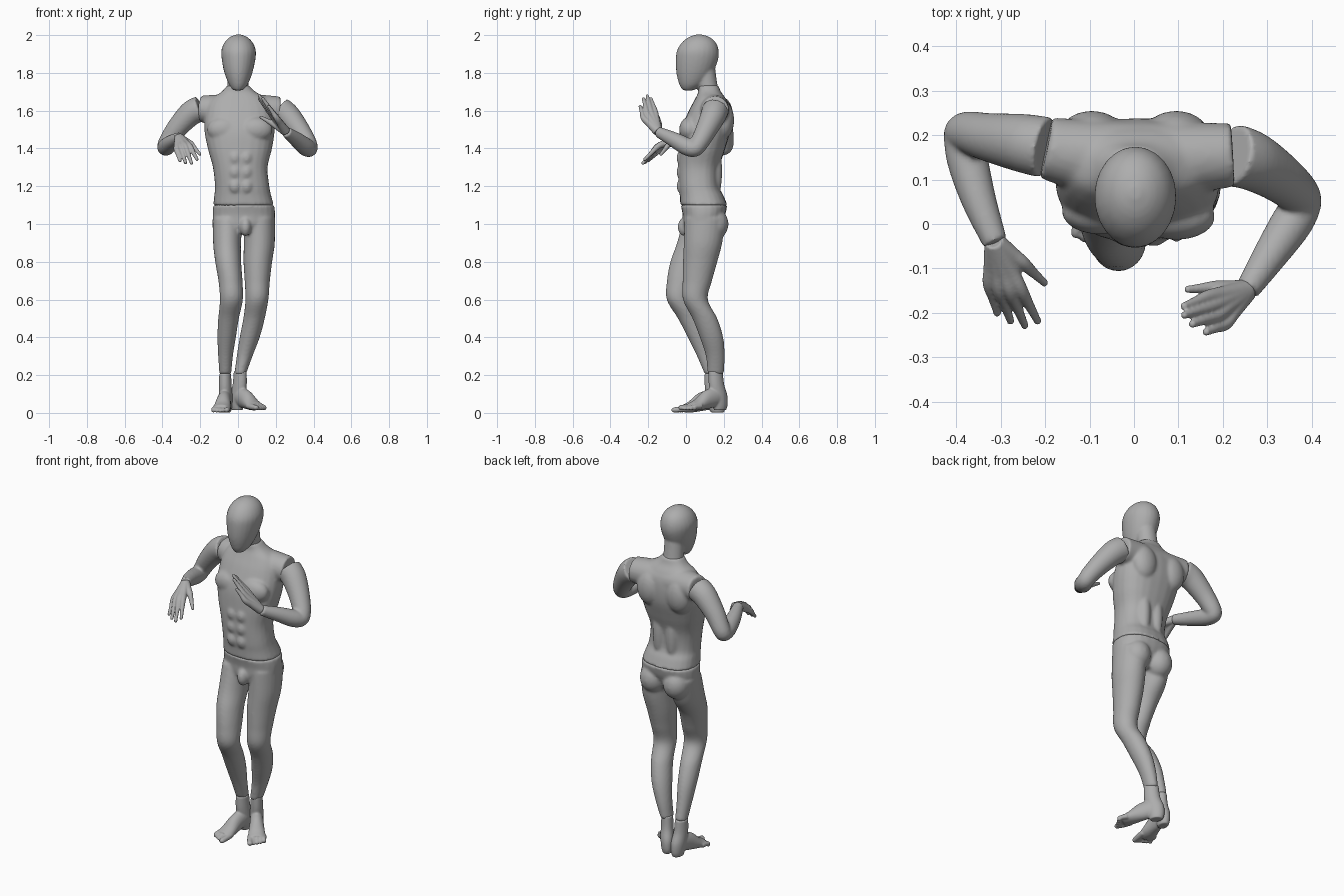
import bpy
import bmesh
import math
from mathutils import Matrix, Vector

default_cube = bpy.data.objects.get("Cube")
if default_cube:
    bpy.data.objects.remove(default_cube, do_unlink=True)

GREY = (.42, .42, .42, 1)
material = bpy.data.materials.new("plain grey")
material.use_nodes = True
material.diffuse_color = GREY
material.node_tree.nodes["Principled BSDF"].inputs["Base Color"].default_value = GREY


def spline(points, steps=6):
    """Smooth a list of equal-length tuples with a Catmull-Rom curve."""
    rows = [Vector(point) for point in points]
    padded = [rows[0]] + rows + [rows[-1]]
    result = []
    for before, start, end, after in zip(padded, padded[1:], padded[2:], padded[3:]):
        for step in range(steps):
            t = step / steps
            tangent_in, tangent_out = (end - before) / 2, (after - start) / 2
            result.append(start * (2*t**3 - 3*t**2 + 1) + end * (3*t**2 - 2*t**3)
                          + tangent_in * (t**3 - 2*t**2 + t) + tangent_out * (t**3 - t**2))
    return result + [rows[-1]]


class BodyPart:
    """Collects overlapping closed shapes, then fuses them into one smooth skin."""

    def __init__(self, name):
        self.name = name
        self.bm = bmesh.new()

    def loft(self, rings, level=False, squareness=2, sides=24):
        """Rings are x, y, z, half width, half depth; level rings stay horizontal."""
        rows = spline(rings)
        loops = []
        for index, row in enumerate(rows):
            centre = Vector(row[:3])
            following = rows[min(index + 1, len(rows) - 1)]
            previous = rows[max(index - 1, 0)]
            direction = Vector(following[:3]) - Vector(previous[:3])
            turn = Matrix.Identity(3) if level else direction.to_track_quat('Z', 'Y').to_matrix()
            loop = []
            for side in range(sides):
                angle = math.tau * side / sides
                c, s = math.cos(angle), math.sin(angle)
                power = 2 / squareness
                across = math.copysign(abs(c) ** power, c) * row[3]
                along = math.copysign(abs(s) ** power, s) * row[4]
                loop.append(self.bm.verts.new(centre + turn @ Vector((across, along, 0))))
            loops.append(loop)
        for lower, upper in zip(loops, loops[1:]):
            for side in range(sides):
                after = (side + 1) % sides
                self.bm.faces.new((lower[side], lower[after], upper[after], upper[side]))
        self.bm.faces.new(list(reversed(loops[0])))
        self.bm.faces.new(loops[-1])

    def tube(self, points):
        """A round limb from x, y, z, radius points."""
        self.loft([(*point, point[-1]) for point in points])

    def ball(self, centre, radii):
        place = Matrix.Translation(centre) @ Matrix.Diagonal((*radii, 1))
        bmesh.ops.create_uvsphere(self.bm, u_segments=24, v_segments=16, radius=1, matrix=place)

    def finish(self, voxel, smoothing, place=None):
        bmesh.ops.recalc_face_normals(self.bm, faces=self.bm.faces)
        if place:
            self.bm.transform(place)
        mesh = bpy.data.meshes.new(self.name)
        self.bm.to_mesh(mesh)
        self.bm.free()
        mesh.materials.append(material)
        mesh.shade_smooth()
        body = bpy.data.objects.new(self.name, mesh)
        bpy.context.collection.objects.link(body)
        remesh = body.modifiers.new("fuse", 'REMESH')
        remesh.mode = 'VOXEL'
        remesh.voxel_size = voxel
        remesh.use_smooth_shade = True
        relax = body.modifiers.new("relax", 'SMOOTH')
        relax.factor = .5
        relax.iterations = smoothing


# Head with a plain mask-like face, and the neck
head = BodyPart("head")
head.loft([(0, .012, 1.708, .026, .03), (.002, .028, 1.74, .05, .064), (.002, .045, 1.8, .074, .096),
           (.003, .058, 1.87, .089, .112), (.003, .063, 1.92, .091, .11), (.003, .068, 1.962, .074, .089),
           (.003, .07, 1.99, .045, .054), (.003, .07, 2.003, .012, .014)], level=True)
head.loft([(0, .125, 1.67, .06, .058), (0, .115, 1.73, .056, .053), (.002, .1, 1.82, .055, .055)], level=True)
head.finish(.007, 5)

# Torso: rib cage and waist, shoulder bar, then muscles on each side
torso = BodyPart("torso")
torso.loft([(.03, .095, 1.098, .161, .125), (.025, .083, 1.15, .151, .116), (.022, .069, 1.2, .144, .107),
            (.012, .068, 1.3, .145, .11), (.01, .085, 1.4, .17, .123), (.008, .105, 1.5, .186, .13),
            (.006, .125, 1.6, .178, .11), (.005, .13, 1.66, .15, .083), (.003, .125, 1.7, .09, .06),
            (0, .118, 1.735, .057, .054)], level=True, squareness=2.4)
torso.tube([(-.198, .172, 1.61, .07), (-.1, .155, 1.605, .08), (.1, .15, 1.605, .08), (.222, .155, 1.603, .072)])
for side in (-1, 1):
    torso.ball((.01 + side * .085, .022 - side * .006, 1.5), (.088, .052, .066))
    torso.ball((side * .095, .198, 1.55), (.075, .057, .1))
    torso.ball((.02 + side * .042, .137, 1.28), (.042, .055, .18))
    for row in range(3):
        torso.ball((.014 + side * .03, -.03, 1.2 + row * .075), (.03, .02, .036))
torso.finish(.008, 6)

# Hips and both legs in one skin
legs = BodyPart("hips_and_legs")
legs.loft([(.03, .095, 1.102, .161, .124), (.032, .095, 1.05, .165, .113), (.032, .085, 1, .155, .1),
           (.035, .08, .95, .1, .08)], level=True, squareness=2.3)
legs.loft([(.115, .1, 1.03, .081, .108), (.113, .09, .9, .082, .102), (.105, .075, .8, .076, .091),
           (.102, .06, .7, .067, .078), (.1, .05, .6, .061, .066), (.085, .1, .5, .057, .066),
           (.062, .135, .4, .053, .062), (.035, .155, .3, .042, .05), (.012, .157, .207, .031, .043)], level=True)
legs.loft([(-.055, .095, 1.03, .08, .108), (-.058, .057, .9, .074, .105), (-.052, .007, .8, .069, .09),
           (-.04, -.022, .7, .064, .079), (-.035, -.038, .6, .061, .064), (-.05, .022, .5, .055, .065),
           (-.06, .07, .4, .049, .061), (-.066, .107, .3, .039, .049), (-.067, .137, .207, .032, .039)], level=True)
legs.ball((.04, -.008, .985), (.03, .036, .05))
for side in (-1, 1):
    legs.ball((.03 + side * .075, .148, 1.0), (.074, .077, .085))
legs.finish(.008, 6)

# Arms, bent at the elbows
right_arm = BodyPart("right_arm")
right_arm.tube([(-.198, .172, 1.61, .069), (-.25, .182, 1.585, .066), (-.325, .195, 1.505, .055),
                (-.375, .206, 1.43, .047), (-.384, .195, 1.407, .044), (-.374, .14, 1.413, .046),
                (-.348, .05, 1.435, .039), (-.312, -.043, 1.457, .028)])
right_arm.finish(.007, 4)
left_arm = BodyPart("left_arm")
left_arm.tube([(.222, .155, 1.603, .071), (.265, .142, 1.57, .067), (.322, .108, 1.5, .057),
               (.367, .07, 1.43, .049), (.376, .043, 1.4, .045), (.353, 0, 1.412, .047),
               (.31, -.065, 1.447, .04), (.255, -.148, 1.488, .028)])
left_arm.finish(.007, 4)


# Hands: every finger runs from the wrist over its knuckle to its tip
def build_hand(name, wrist, fingers):
    hand = BodyPart(name)
    wrist = Vector(wrist)
    for knuckle, tip in fingers:
        knuckle, tip = Vector(knuckle), Vector(tip)
        hand.tube([(*wrist, .025), (*wrist.lerp(knuckle, .6), .019), (*knuckle, .0155),
                   (*knuckle.lerp(tip, .5), .0115), (*tip, .0085)])
        hand.ball(tip, (.009, .009, .009))
    hand.finish(.004, 3)


build_hand("right_hand", (-.312, -.043, 1.457), [
    ((-.325, -.135, 1.395), (-.308, -.2, 1.335)),
    ((-.302, -.148, 1.403), (-.278, -.218, 1.325)),
    ((-.278, -.152, 1.41), (-.246, -.228, 1.322)),
    ((-.255, -.147, 1.412), (-.217, -.218, 1.342)),
    ((-.25, -.088, 1.425), (-.202, -.132, 1.37))])
build_hand("left_hand", (.253, -.15, 1.49), [
    ((.205, -.224, 1.56), (.163, -.243, 1.622)),
    ((.186, -.206, 1.585), (.132, -.225, 1.663)),
    ((.171, -.186, 1.598), (.114, -.205, 1.677)),
    ((.166, -.164, 1.595), (.113, -.185, 1.663)),
    ((.182, -.143, 1.532), (.122, -.147, 1.565))])


# Feet: ankle, heel, instep and a fan of toes, turned to point outward
def build_foot(name, ankle, yaw, big_toe_side):
    foot = BodyPart(name)
    foot.loft([(0, 0, .209, .031, .04), (0, .005, .14, .034, .044), (0, .02, .08, .036, .05),
               (0, .028, .03, .032, .044), (0, .028, .002, .025, .035)], level=True)
    foot.loft([(0, .02, .08, .034, .05), (0, -.05, .06, .038, .05),
               (0, -.11, .033, .045, .032), (0, -.155, .022, .046, .02)])
    for toe in range(5):
        across = big_toe_side * (.036 - toe * .019)
        radius = .0155 if toe == 0 else .011
        tip = -.197 + toe * .008
        foot.tube([(across * .9, -.12, .024, .016), (across, -.165, .019, radius), (across, tip, radius, radius * .9)])
        foot.ball((across, tip, radius), (radius, radius, radius * .9))
    foot.finish(.005, 4, Matrix.Translation(ankle) @ Matrix.Rotation(math.radians(yaw), 4, 'Z'))


build_foot("right_foot", (-.068, .138, 0), -8, 1)
build_foot("left_foot", (.012, .157, .012), 35, -1)
